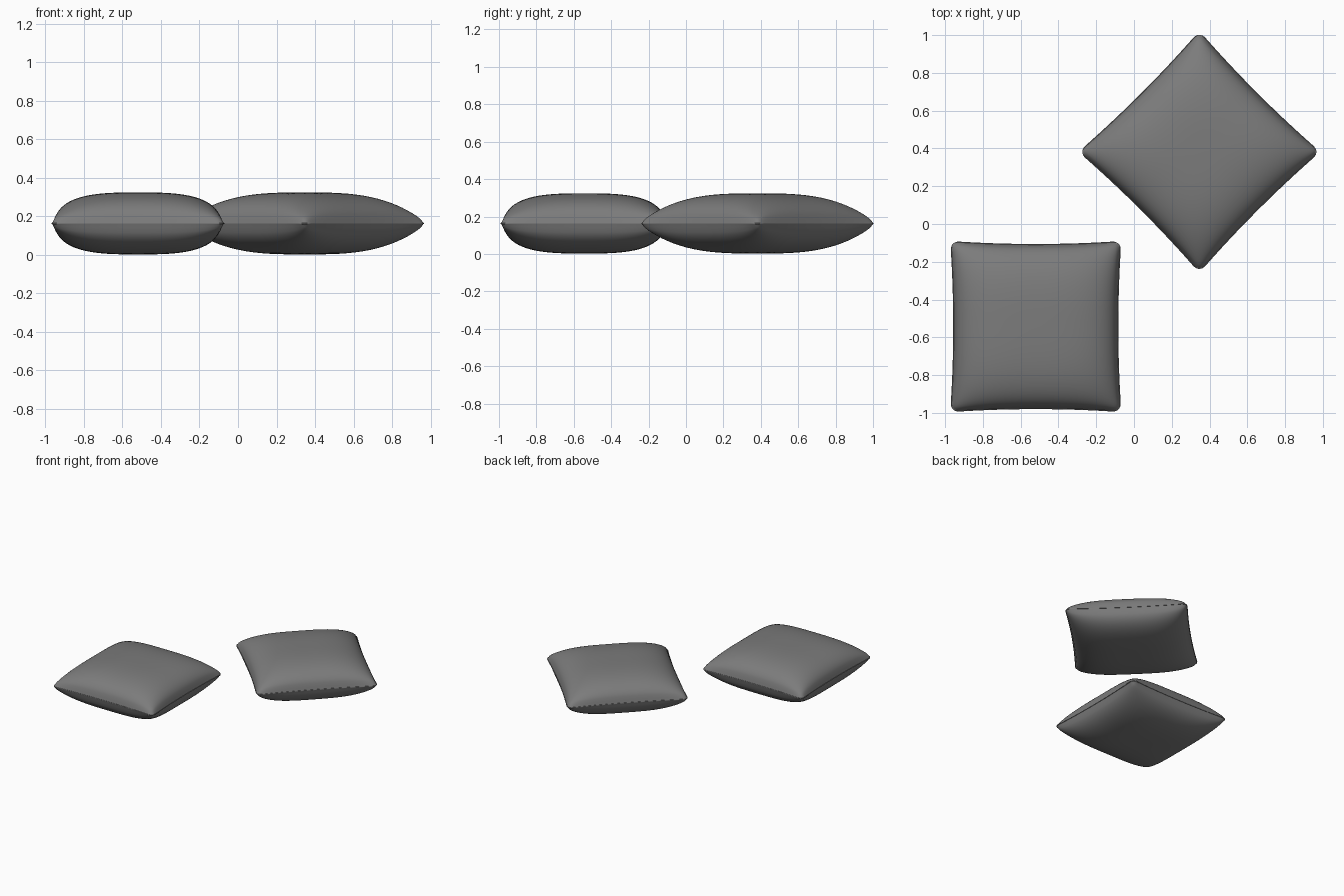
import bpy, bmesh, math

cube = bpy.data.objects.get("Cube")
if cube:
    bpy.data.objects.remove(cube, do_unlink=True)

HALF = 0.453      # half width of a cushion
PUFF = 0.158      # height of the filling above the seam
CORNER = 0.05     # corner radius
SEAM_Z = 0.163

fabric = bpy.data.materials.new("grey fabric")
fabric.use_nodes = True
grey = (0.2, 0.2, 0.2, 1)
fabric.diffuse_color = grey
bsdf = fabric.node_tree.nodes["Principled BSDF"]
bsdf.inputs["Base Color"].default_value = grey
bsdf.inputs["Roughness"].default_value = 0.8


def swell(s):
    """Filling profile from the middle (0) to the flat seam lip (1)."""
    t = min(abs(s) / 0.98, 1)
    return (1 - t ** 3) ** 0.45


def outline(s, t):
    """Square with rounded corners and slightly drawn-in sides."""
    x, y = abs(s) * HALF, abs(t) * HALF
    inner = HALF - CORNER
    if x > inner and y > inner:
        a, b = (x - inner) / CORNER, (y - inner) / CORNER
        x = inner + CORNER * a * math.sqrt(1 - b * b / 2)
        y = inner + CORNER * b * math.sqrt(1 - a * a / 2)
    pinch_x = 1 - 0.035 * s * s * (1 - t * t)
    pinch_y = 1 - 0.035 * t * t * (1 - s * s)
    return math.copysign(x * pinch_x, s), math.copysign(y * pinch_y, t)


def cushion(name, x, y, turn):
    bm = bmesh.new()
    # Two padded panels, with rows gathered towards the seam
    for side in (1, -1):
        panel = bmesh.ops.create_grid(bm, x_segments=44, y_segments=44, size=1)
        for v in panel["verts"]:
            on_seam = max(abs(v.co.x), abs(v.co.y)) > 0.999
            s, t = (math.sin(c * math.pi / 2) for c in v.co.xy)
            z = 0 if on_seam else 0.003 + PUFF * swell(s) * swell(t)
            v.co = (*outline(s, t), side * z)
    # Sew the panels together along the seam
    bmesh.ops.remove_doubles(bm, verts=bm.verts, dist=0.00001)
    bmesh.ops.recalc_face_normals(bm, faces=bm.faces)
    mesh = bpy.data.meshes.new(name)
    bm.to_mesh(mesh)
    bm.free()
    mesh.materials.append(fabric)
    obj = bpy.data.objects.new(name, mesh)
    bpy.context.collection.objects.link(obj)
    obj.location = (x, y, SEAM_Z)
    obj.rotation_euler.z = turn
    bpy.ops.object.select_all(action="DESELECT")
    obj.select_set(True)
    bpy.context.view_layer.objects.active = obj
    bpy.ops.object.shade_smooth_by_angle(angle=math.radians(50))


cushion("square_cushion", -0.52, -0.543, 0)
cushion("diamond_cushion", 0.346, 0.382, math.radians(45))
